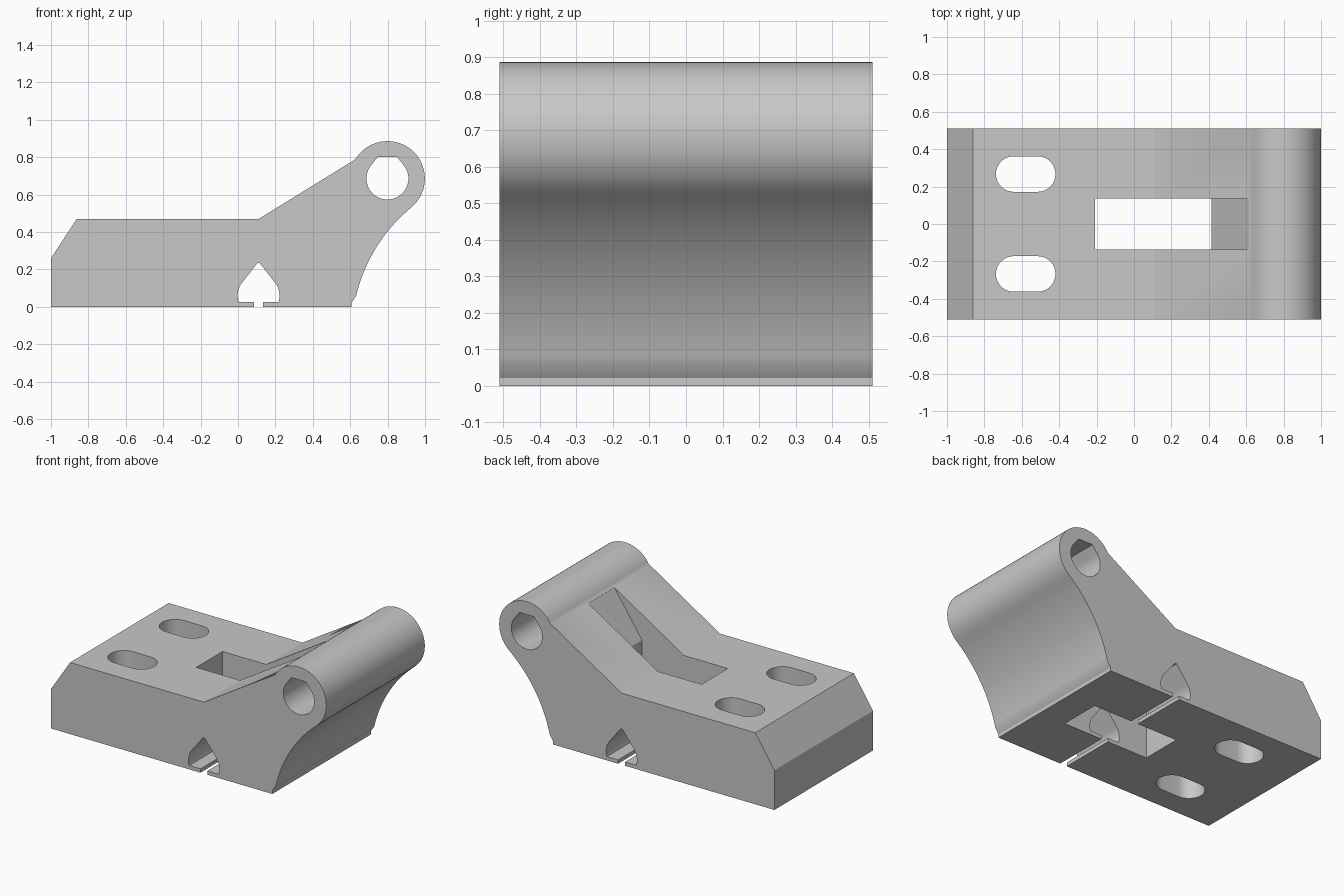
import bpy, bmesh
from math import sin, cos, radians, sqrt, atan2, degrees
from mathutils import Vector

cube = bpy.data.objects.get("Cube")
if cube:
    bpy.data.objects.remove(cube, do_unlink=True)

HALF = 0.511          # half the width of the block
BORE = (0.799, 0.686)   # centre of the hinge barrel
KEY = (0.11, 0.06)     # centre of the keyhole channel

COLOUR = (0.58, 0.58, 0.58, 1)
grey = bpy.data.materials.new("plain_grey")
grey.use_nodes = True
grey.diffuse_color = COLOUR
grey.node_tree.nodes["Principled BSDF"].inputs["Base Color"].default_value = COLOUR


def arc(c, r, a0, a1, n):
    """Points on an arc from a0 to a1 degrees."""
    angles = [radians(a0 + (a1 - a0) * i / n) for i in range(n + 1)]
    return [(c[0] + r * cos(a), c[1] + r * sin(a)) for a in angles]


def bowed(p, q, sag, n):
    """Circular arc between two points, bulging right of p->q by sag."""
    p, q = Vector(p), Vector(q)
    d = q - p
    r = d.length ** 2 / (8 * sag) + sag / 2
    normal = Vector((d.y, -d.x)).normalized()
    c = (p + q) / 2 + normal * (sag - r)
    a0, a1 = (degrees(atan2(v.y - c.y, v.x - c.x)) for v in (p, q))
    return arc(c, r, a0, a1, n)


def teardrop(c, r, top, start, end):
    """Round bottom with straight flanks to a flat top, clockwise."""
    flank = 38
    half = (r - top * sin(radians(flank))) / cos(radians(flank))
    left = arc(c, r, start, 180 - flank, 20)
    right = arc(c, r, flank, end, 20)
    return left + [(c[0] - half, c[1] + top), (c[0] + half, c[1] + top)] + right


def prism(name, pts, axis, lo, hi):
    """Extrude a profile along y (points are x, z) or z (points are x, y)."""
    bm = bmesh.new()
    place = (lambda p: (p[0], lo, p[1])) if axis == "y" else (lambda p: (p[0], p[1], lo))
    face = bm.faces.new([bm.verts.new(place(p)) for p in pts])
    grown = bmesh.ops.extrude_face_region(bm, geom=[face])["geom"]
    shift = Vector((0, hi - lo, 0)) if axis == "y" else Vector((0, 0, hi - lo))
    bmesh.ops.translate(bm, vec=shift, verts=[g for g in grown if isinstance(g, bmesh.types.BMVert)])
    bmesh.ops.recalc_face_normals(bm, faces=bm.faces)
    if bm.calc_volume(signed=True) < 0:
        bmesh.ops.reverse_faces(bm, faces=bm.faces)
    mesh = bpy.data.meshes.new(name)
    bm.to_mesh(mesh)
    bm.free()
    mesh.materials.append(grey)
    obj = bpy.data.objects.new(name, mesh)
    bpy.context.collection.objects.link(obj)
    return obj


# Side profile: chamfered block, sloped arm, barrel, curved underside
profile = [(-1, 0), (-1, 0.26), (-0.862, 0.47), (0.11, 0.47)]
profile += arc(BORE, 0.2, 149, -46, 48)
profile += bowed((0.925, 0.53), (0.632, 0.06), 0.045, 24)
profile += [(0.607, 0.022), (0.607, 0)]

# Keyhole channel with its narrow slit, open at the underside
floor = 0.025
drop = degrees(atan2(KEY[1] - floor, sqrt(0.112 ** 2 - (KEY[1] - floor) ** 2)))
channel = teardrop(KEY, 0.112, 0.174, 180 + drop, -drop)
channel = [(0.085, 0), (0.085, floor)] + channel + [(0.135, floor), (0.135, 0)]
profile += reversed(channel)
body = prism("hinge_block", profile, "y", -HALF, HALF)

# Cutters: hinge bore, central pocket with sloped end, two mounting slots
cutters = [prism("bore_cutter", teardrop(BORE, 0.112, 0.115, 270, -90)[:-1], "y", -1, 1)]
pocket = [(-0.208, -0.1), (-0.208, 1), (0.615, 1), (0.615, 0.78), (0.415, 0.49), (0.415, -0.1)]
cutters.append(prism("pocket_cutter", pocket, "y", -0.136, 0.136))
for side in (-1, 1):
    y = side * 0.267
    slot = arc((-0.515, y), 0.095, -90, 90, 20) + arc((-0.643, y), 0.095, 90, 270, 20)
    cutters.append(prism("slot_cutter", slot, "z", -0.1, 1))

for cutter in cutters:
    mod = body.modifiers.new(cutter.name, "BOOLEAN")
    mod.operation = "DIFFERENCE"
    mod.solver = "EXACT"
    mod.object = cutter

# Bake the cuts, then drop the cutters
bpy.context.view_layer.update()
result = bpy.data.meshes.new_from_object(body.evaluated_get(bpy.context.evaluated_depsgraph_get()))
body.modifiers.clear()
body.data = result
for cutter in cutters:
    bpy.data.objects.remove(cutter, do_unlink=True)

bpy.ops.object.select_all(action="DESELECT")
body.select_set(True)
bpy.context.view_layer.objects.active = body
bpy.ops.object.shade_smooth_by_angle(angle=radians(30))
